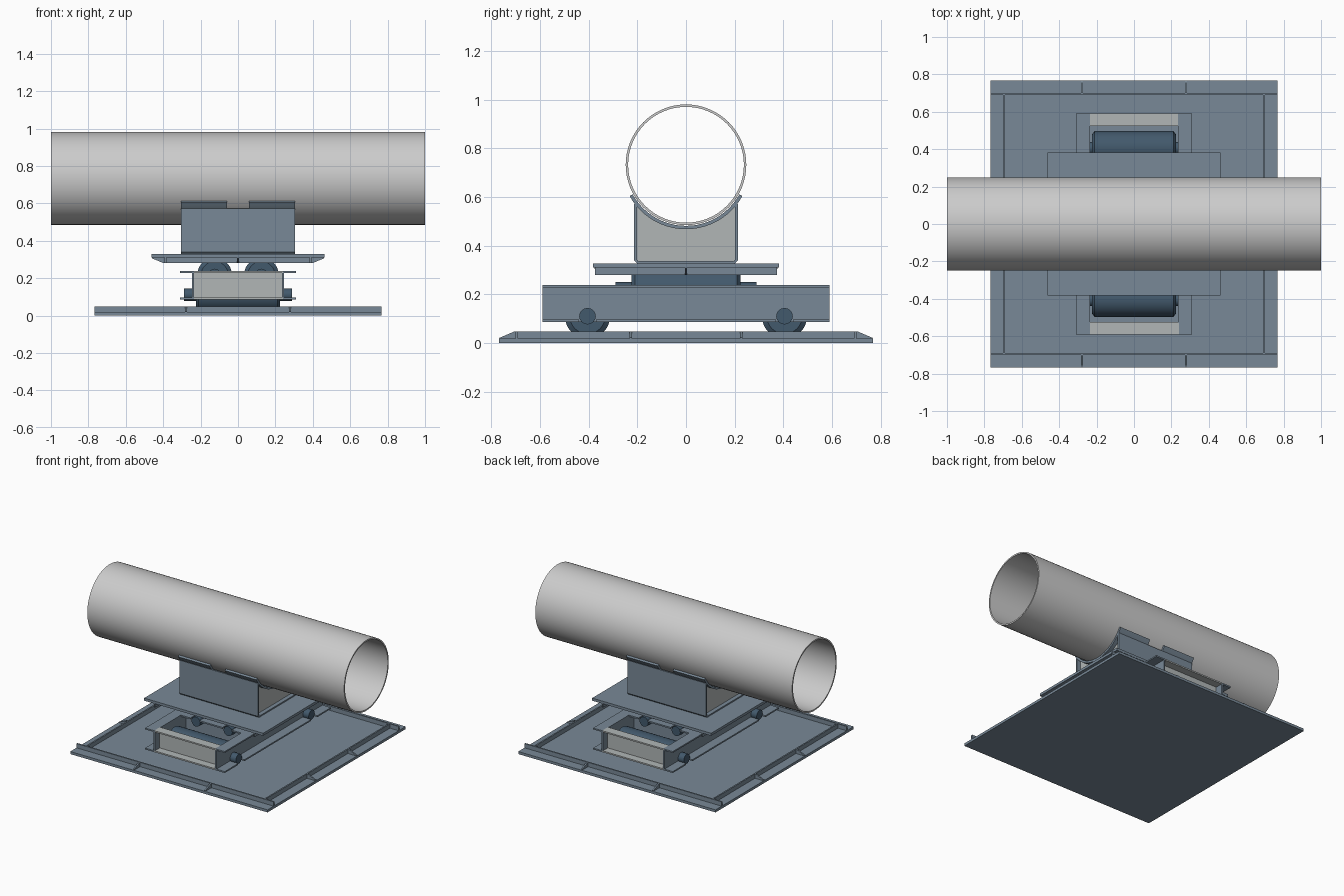
import bpy, bmesh, math

if "Cube" in bpy.data.objects:
    bpy.data.objects.remove(bpy.data.objects["Cube"])


def material(name, rgb):
    m = bpy.data.materials.new(name)
    m.diffuse_color = (*rgb, 1)
    m.use_nodes = True
    m.node_tree.nodes["Principled BSDF"].inputs["Base Color"].default_value = m.diffuse_color
    return m


STEEL = material("blue_grey_steel", (0.19, 0.25, 0.31))
LIGHT = material("light_steel", (0.44, 0.47, 0.47))
DARK = material("dark_blue_steel", (0.055, 0.10, 0.15))


def place(axis, u, v, w):
    # u, v lie in the cross-section (v is up), w runs along the axis
    return (w, u, v) if axis == "X" else (u, w, v)


def finish(name, bm, mat, smooth=False):
    bmesh.ops.recalc_face_normals(bm, faces=bm.faces)
    me = bpy.data.meshes.new(name)
    bm.to_mesh(me)
    bm.free()
    ob = bpy.data.objects.new(name, me)
    bpy.context.collection.objects.link(ob)
    if mat:
        me.materials.append(mat)
    if smooth:
        bpy.ops.object.select_all(action="DESELECT")
        ob.select_set(True)
        bpy.context.view_layer.objects.active = ob
        bpy.ops.object.shade_smooth_by_angle(angle=math.radians(30))
    return ob


def prism(name, axis, profile, lo, hi, mat=STEEL, smooth=False):
    bm = bmesh.new()
    a = [bm.verts.new(place(axis, u, v, lo)) for u, v in profile]
    b = [bm.verts.new(place(axis, u, v, hi)) for u, v in profile]
    n = len(profile)
    bm.faces.new(a)
    bm.faces.new(b)
    for i in range(n):
        j = (i + 1) % n
        bm.faces.new((a[i], a[j], b[j], b[i]))
    return finish(name, bm, mat, smooth)


def box(name, x, y, z, mat=STEEL):
    return prism(name, "X", [(y[0], z[0]), (y[1], z[0]), (y[1], z[1]), (y[0], z[1])],
                 min(x), max(x), mat)


def lathe(name, axis, cu, cv, profile, mat, n=48, closed=False):
    # profile: (radius, position along axis)
    bm = bmesh.new()
    rings = [[bm.verts.new(place(axis, cu + r * math.cos(2 * math.pi * i / n),
                                 cv + r * math.sin(2 * math.pi * i / n), w))
              for i in range(n)] for r, w in profile]
    pairs = list(zip(rings, rings[1:]))
    if closed:
        pairs.append((rings[-1], rings[0]))
    else:
        bm.faces.new(rings[0])
        bm.faces.new(rings[-1])
    for a, b in pairs:
        for i in range(n):
            j = (i + 1) % n
            bm.faces.new((a[i], a[j], b[j], b[i]))
    return finish(name, bm, mat, True)


def arc(r, a0, a1, n):
    return [(r * math.cos(math.radians(a0 + (a1 - a0) * i / n)),
             PIPE_Z + r * math.sin(math.radians(a0 + (a1 - a0) * i / n))) for i in range(n + 1)]


def roller(name, axis, cu, cv):
    R, L = 0.0925, 0.225
    lathe(name, axis, cu, cv,
          [(R - 0.02, -L), (R, -L + 0.015), (R, L - 0.015), (R - 0.02, L)], DARK)
    lathe(name + "_axle", axis, cu, cv, [(0.034, -0.29), (0.034, 0.29)], DARK, 16)


PIPE_Z = 0.733

# Pipe
lathe("pipe", "X", 0, PIPE_Z, [(0.248, -1), (0.248, 1), (0.238, 1), (0.238, -1)],
      None, 64, closed=True)

# Saddle pads, side plates, floor and end plates
pad = arc(0.251, 209, 331, 32) + arc(0.265, 331, 209, 32)
for s in (-1, 1):
    x0, x1 = sorted((s * 0.06, s * 0.305))
    prism("saddle_pad", "X", pad, x0, x1, STEEL, True)
    prism("saddle_side", "X", [(s * 0.201, 0.572), (s * 0.213, 0.572), (s * 0.213, 0.34),
                               (s * 0.2, 0.327), (s * 0.19, 0.327), (s * 0.201, 0.342)],
          -0.305, 0.305)
    end = [(-0.203, 0.336), (0.203, 0.336)] + arc(0.263, 320.5, 219.5, 24)
    prism("saddle_end_plate", "X", end, s * 0.27 - 0.006, s * 0.27 + 0.006, LIGHT)
box("saddle_floor", (-0.305, 0.305), (-0.195, 0.195), (0.327, 0.337))

# Upper slide plate and base plate
box("slide_plate", (-0.463, 0.463), (-0.382, 0.382), (0.31, 0.328))
box("base_plate", (-0.768, 0.768), (-0.768, 0.768), (0, 0.018))


def gusset(name, axis, s, inner, outer, z_root, z_tip, pos):
    thin = z_root + (0.004 if z_tip > z_root else -0.004)
    prism(name, axis, [(s * inner, z_root), (s * outer, z_root), (s * outer, thin),
                       (s * (inner + 0.005), z_tip), (s * inner, z_tip)],
          pos - 0.005, pos + 0.005)


for s in (-1, 1):
    # Guide rails with gussets on the base
    rail = (min(s * 0.69, s * 0.70), max(s * 0.69, s * 0.70))
    box("base_rail_long", (-0.768, 0.768), rail, (0.018, 0.048))
    box("base_rail_side", rail, (-0.69, 0.69), (0.018, 0.048))
    for p in (-1, 1):
        gusset("base_gusset", "X", s, 0.70, 0.766, 0.018, 0.048, p * 0.278)
        gusset("base_gusset", "Y", s, 0.70, 0.766, 0.018, 0.048, p * 0.228)
    # Guide rails with gussets under the slide plate
    box("slide_rail_end", sorted((s * 0.383, s * 0.393)), (-0.375, 0.375), (0.28, 0.31))
    box("slide_rail_side", (-0.383, 0.383), sorted((s * 0.30, s * 0.31)), (0.28, 0.31))
    gusset("slide_gusset", "Y", s, 0.393, 0.46, 0.31, 0.28, 0)
    gusset("slide_gusset", "X", s, 0.31, 0.377, 0.31, 0.28, 0)

LOW, HIGH = (0.087, 0.097), (0.228, 0.238)
for s in (-1, 1):
    # Side channels; lower flange is notched around the axles
    box("side_channel_web", sorted((s * 0.235, s * 0.245)), (-0.59, 0.59), (0.087, 0.238))
    flange = sorted((s * 0.24, s * 0.31))
    box("side_channel_top_flange", flange, (-0.59, 0.59), HIGH)
    for seg in ((-0.59, -0.44), (-0.37, 0.37), (0.44, 0.59)):
        box("side_channel_bottom_flange", flange, seg, LOW)
    # End channels
    box("end_channel_web", (-0.235, 0.235), sorted((s * 0.525, s * 0.535)), (0.087, 0.238), LIGHT)
    for z in (LOW, HIGH):
        box("end_channel_flange", (-0.24, 0.24), sorted((s * 0.53, s * 0.59)), z, LIGHT)
    # Inner cross channels carrying the upper axles
    box("cross_channel_web", (-0.235, 0.235), sorted((s * 0.235, s * 0.245)), (0.087, 0.238))
    flange = sorted((s * 0.24, s * 0.3))
    box("cross_channel_bottom_flange", (-0.235, 0.235), flange, LOW)
    for seg in ((-0.235, -0.16), (-0.09, 0.09), (0.16, 0.235)):
        box("cross_channel_top_flange", seg, flange, HIGH)
    # Rollers: lower pair across, upper pair at right angles
    roller("lower_roller", "X", s * 0.405, 0.1105)
    roller("upper_roller", "Y", s * 0.125, 0.2165)
